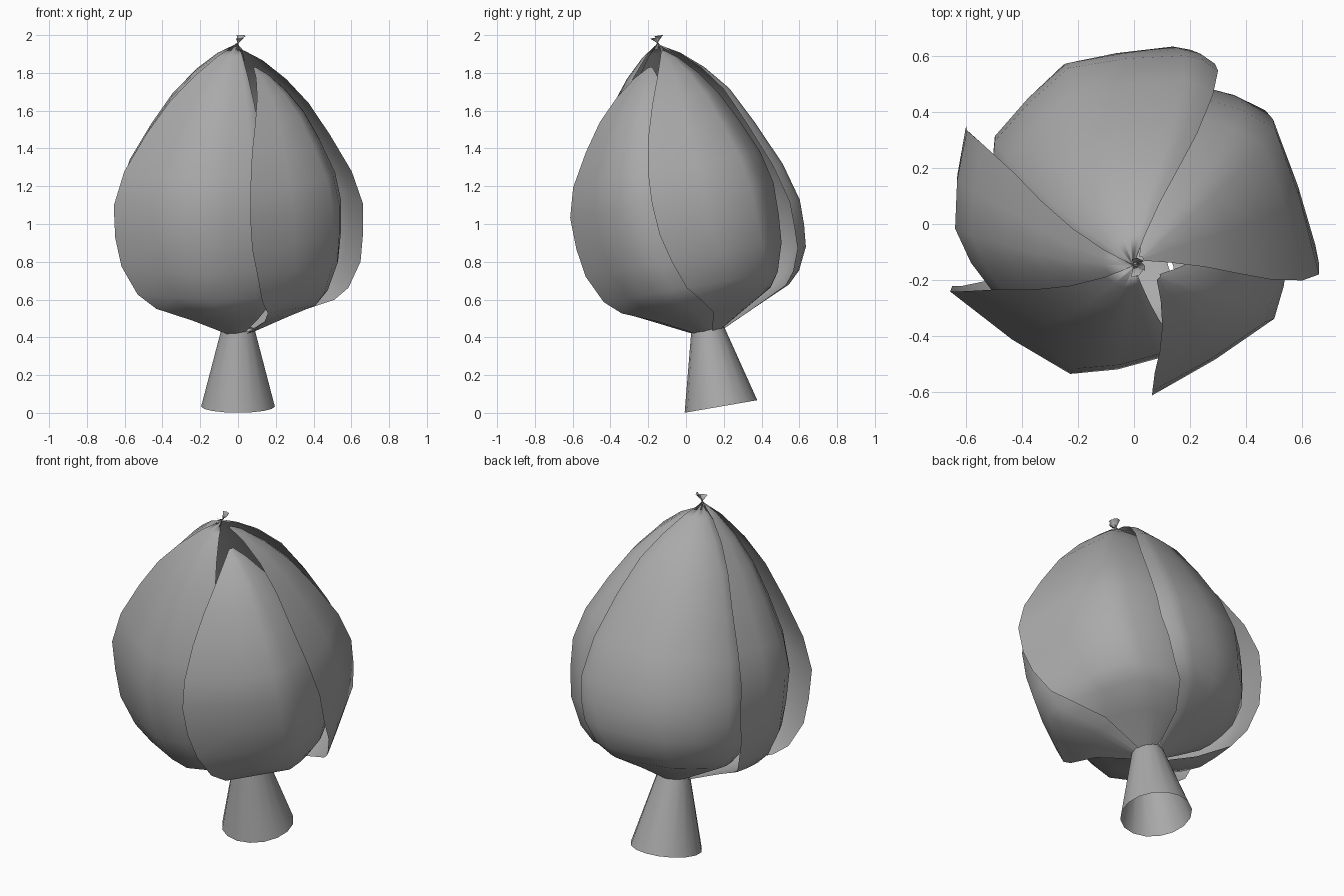
import bpy, bmesh, math
from mathutils import Vector

if "Cube" in bpy.data.objects:
    bpy.data.objects.remove(bpy.data.objects["Cube"])

TILT = math.radians(9.8)
BASE = Vector((0, 0.185, 0.034))
AXIS = Vector((0, -math.sin(TILT), math.cos(TILT)))
SIDE = Vector((1, 0, 0))
BACK = Vector((0, math.cos(TILT), math.sin(TILT)))

grey = bpy.data.materials.new("soft grey")
grey.diffuse_color = (0.4, 0.4, 0.4, 1)
grey.use_nodes = True
grey.node_tree.nodes["Principled BSDF"].inputs["Base Color"].default_value = grey.diffuse_color


def place(s, r, deg):
    """Point at distance s along the leaning axis, radius r, angle deg."""
    a = math.radians(deg)
    return BASE + AXIS * s + (SIDE * math.cos(a) + BACK * math.sin(a)) * r


def sheet(name, rows, closed=False):
    """Smooth open surface through rows of points."""
    bm = bmesh.new()
    grid = [[bm.verts.new(p) for p in row] for row in rows]
    n = len(rows[0])
    for lo, hi in zip(grid, grid[1:]):
        for i in range(n if closed else n - 1):
            j = (i + 1) % n
            bm.faces.new((lo[i], lo[j], hi[j], hi[i]))
    mesh = bpy.data.meshes.new(name)
    bm.to_mesh(mesh)
    bm.free()
    mesh.materials.append(grey)
    obj = bpy.data.objects.new(name, mesh)
    bpy.context.collection.objects.link(obj)
    for p in mesh.polygons:
        p.use_smooth = True
    return obj


# Stem: open flared tube
sheet("stem", [[place(s, r, i * 22.5) for i in range(16)]
               for s, r in ((0, 0.195), (0.415, 0.088))], closed=True)

# Petal profile: height along axis, radius factor, free edge pull-in in degrees
PROFILE = [(0.39, 0.09, 34), (0.5, 0.47, 23), (0.575, 0.745, 14), (0.65, 0.86, 8),
           (0.8, 0.965, 4), (0.95, 0.995, 1), (1.12, 1.0, 0), (1.3, 0.91, -1),
           (1.5, 0.73, -1), (1.67, 0.55, 1), (1.8, 0.36, 4), (1.9, 0.17, 7),
           (1.95, 0.03, 10), (2.0, -0.06, 12)]


def petal(name, corners, height=1.0, opening=0.0, tip=True, sink=0.0):
    """Corners: (angle, radius) from the free outer edge to the tucked edge."""
    across = [corners[0]]
    for (a, r), (b, q) in zip(corners, corners[1:]):
        across += [((a + b) / 2, (r + q) / 2 * math.cos(math.radians(b - a) / 2) * 1.02), (b, q)]
    start, end = corners[0][0], corners[-1][0]
    out = place(0, 1, (start + end) / 2) - BASE
    rows = []
    for s, f, pull in PROFILE if tip else PROFILE[:-1]:
        t = max(0, (s - 1.12) / 0.88)
        h = s if s < 1.12 else 1.12 + (s - 1.12) * height
        # A sunk petal has its widest part lower down
        h -= sink * max(0, 1 - abs(s - 1.15) / 0.55)
        # The tucked edge spreads at the base and narrows at the tip
        a0, a1 = start + pull, end + (0.35 if s < 1.12 else -0.3) * pull
        rows.append([place(h, r * f, a0 + (a1 - a0) * (a - start) / (end - start))
                     + out * opening * t for a, r in across])
    sheet(name, rows)


# Five petals overlapping like a pinwheel
petal("petal_back", [(61, 0.62), (73, 0.625), (113, 0.6), (150, 0.575), (172, 0.5)],
      0.98, sink=0.12)
petal("petal_right", [(-15, 0.685), (35, 0.615), (59, 0.53), (82, 0.48)],
      0.95, 0.02, tip=False)
petal("petal_front_right", [(-84, 0.62), (-34, 0.605), (-10, 0.555), (12, 0.52)],
      0.86, 0.1, tip=False)
petal("petal_front_left", [(-160, 0.7), (-113, 0.585), (-80, 0.49), (-70, 0.47)], 0.99)
petal("petal_left", [(150, 0.69), (181, 0.64), (205, 0.56), (228, 0.5)], 0.99)
